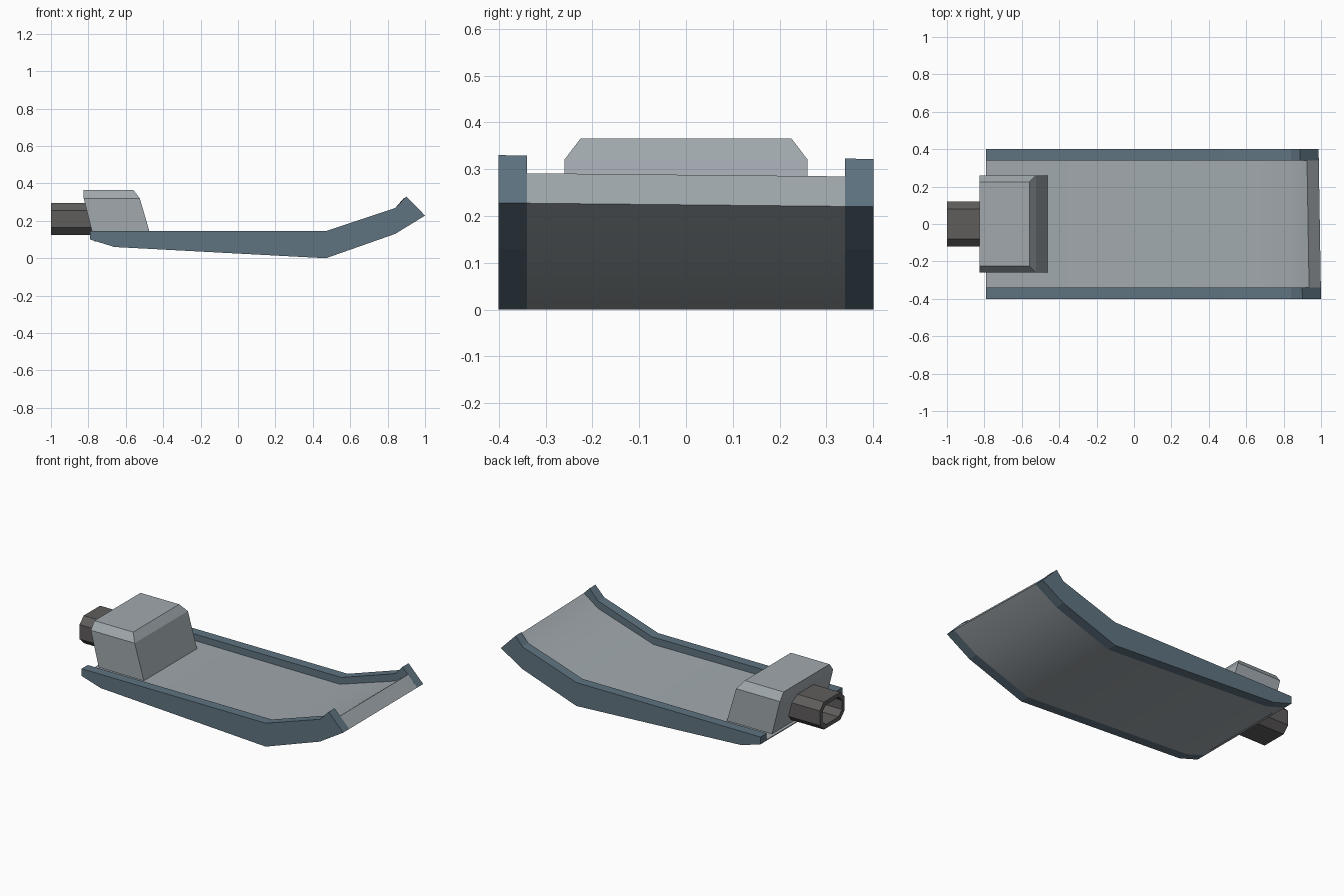
import bpy, bmesh, math
from mathutils import Vector

if "Cube" in bpy.data.objects:
    bpy.data.objects.remove(bpy.data.objects["Cube"])


def material(name, rgb):
    m = bpy.data.materials.new(name)
    m.diffuse_color = (*rgb, 1)
    m.use_nodes = True
    m.node_tree.nodes["Principled BSDF"].inputs["Base Color"].default_value = m.diffuse_color
    return m


BLUE = material("slate blue", (0.115, 0.175, 0.22))
GREY = material("light grey", (0.355, 0.395, 0.42))
DARK = material("dark grey", (0.115, 0.11, 0.108))


def finish(name, bm, mat, smooth=False):
    bmesh.ops.recalc_face_normals(bm, faces=bm.faces[:])
    mesh = bpy.data.meshes.new(name)
    bm.to_mesh(mesh)
    bm.free()
    mesh.materials.append(mat)
    ob = bpy.data.objects.new(name, mesh)
    bpy.context.collection.objects.link(ob)
    if smooth:
        bpy.ops.object.select_all(action='DESELECT')
        bpy.context.view_layer.objects.active = ob
        ob.select_set(True)
        bpy.ops.object.shade_smooth_by_angle(angle=math.radians(30))
    return ob


def extrude_y(profile, y0, y1):
    """Extrude an x-z profile between two y positions."""
    bm = bmesh.new()
    face = bm.faces.new([bm.verts.new((x, y0, z)) for x, z in profile])
    ext = bmesh.ops.extrude_face_region(bm, geom=[face])
    verts = [v for v in ext["geom"] if isinstance(v, bmesh.types.BMVert)]
    bmesh.ops.translate(bm, verts=verts, vec=(0, y1 - y0, 0))
    return bm


def skew_tip(bm):
    """The upturned tip is cut very slightly askew across the width."""
    for v in bm.verts:
        if v.co.x > 0.88:
            t = (v.co.y + 0.4) / 0.8
            v.co += Vector((-0.013 * t, 0, -0.008 * t))


# Shared underside of rails and floor, from tip back to the tail
under = [(1.0, 0.228), (0.84, 0.13), (0.47, 0.0), (-0.66, 0.06), (-0.79, 0.10)]

# Side rails
rail = [(-0.79, 0.145), (0.47, 0.145), (0.84, 0.268), (0.90, 0.33)] + under
for name, y0, y1 in (("front_rail", -0.4, -0.34), ("back_rail", 0.34, 0.4)):
    bm = extrude_y(rail, y0, y1)
    skew_tip(bm)
    finish(name, bm, BLUE)

# Floor panel between the rails
floor = [(-0.79, 0.106), (0.46, 0.10), (0.84, 0.222), (0.937, 0.292)] + under
bm = extrude_y(floor, -0.34, 0.34)
skew_tip(bm)
finish("floor_panel", bm, GREY, smooth=True)

# Housing: stacked rectangles (z, x min, x max, half width), chamfered on top
bm = bmesh.new()
rings = []
for z, x0, x1, w in ((0.09, -0.767, -0.458, 0.26), (0.32, -0.825, -0.525, 0.26),
                     (0.366, -0.825, -0.56, 0.225)):
    rings.append([bm.verts.new(p) for p in
                  ((x0, -w, z), (x1, -w, z), (x1, w, z), (x0, w, z))])
for a, b in zip(rings, rings[1:]):
    for i in range(4):
        j = (i + 1) % 4
        bm.faces.new((a[i], a[j], b[j], b[i]))
bm.faces.new(rings[0][::-1])
bm.faces.new(rings[-1])
finish("housing", bm, GREY)

# Hollow eight-sided socket behind the housing
bm = bmesh.new()


def octagon(x, inset):
    w, h, c = 0.12 - inset, 0.085 - inset, 0.04 - inset * 0.3
    pts = ((w, h - c), (w - c, h), (c - w, h), (-w, h - c),
           (-w, c - h), (c - w, -h), (w - c, -h), (w, c - h))
    return [bm.verts.new((x, y, 0.21 + z)) for y, z in pts]


loops = [octagon(-0.76, 0), octagon(-1.0, 0), octagon(-1.0, 0.024), octagon(-0.82, 0.024)]
for a, b in zip(loops, loops[1:]):
    for i in range(8):
        j = (i + 1) % 8
        bm.faces.new((a[i], a[j], b[j], b[i]))
bm.faces.new(loops[0])
bm.faces.new(loops[-1])
finish("socket", bm, DARK)
